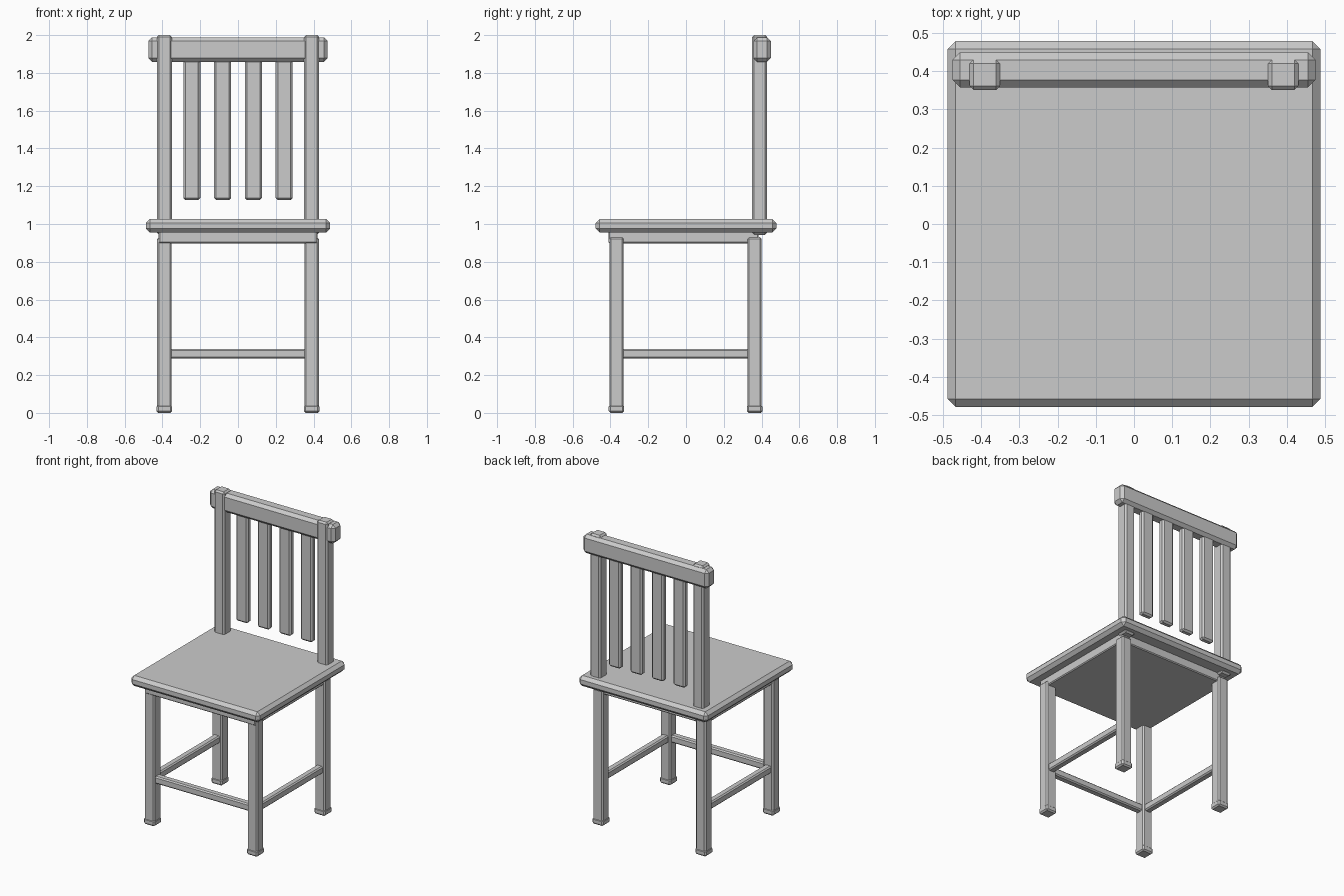
import bpy

if "Cube" in bpy.data.objects:
    bpy.data.objects.remove(bpy.data.objects["Cube"])


def block(name, x, y, z, chamfer):
    """Box spanning the given (min, max) ranges, with chamfered edges."""
    spans = (x, y, z)
    bpy.ops.mesh.primitive_cube_add(size=1, location=[(a + b) / 2 for a, b in spans])
    ob = bpy.context.object
    ob.name = name
    ob.scale = [b - a for a, b in spans]
    bpy.ops.object.transform_apply(location=False, rotation=False, scale=True)
    bevel = ob.modifiers.new("chamfer", 'BEVEL')
    bevel.width = chamfer
    bevel.segments = 1
    return ob


def around(c, half):
    return (c - half, c + half)


LEG_X, FRONT_Y, BACK_Y = 0.39, -0.368, 0.363

# Seat board and the solid apron slab below it
block("seat", (-0.488, 0.488), (-0.478, 0.478), (0.955, 1.027), 0.021)
block("apron", (-0.42, 0.42), (-0.41, 0.385), (0.898, 0.965), 0.006)

for side, s in (("left", -1), ("right", 1)):
    # Legs with slightly wider feet
    for end, y in (("front", FRONT_Y), ("back", BACK_Y)):
        block(f"{end}_leg_{side}", around(s * LEG_X, 0.038), around(y, 0.038), (0.02, 0.93), 0.009)
        block(f"{end}_foot_{side}", around(s * LEG_X, 0.041), around(y, 0.041), (0.0, 0.042), 0.009)
    # Backrest post and side stretcher
    block(f"back_post_{side}", around(s * LEG_X, 0.04), (0.35, 0.43), (0.943, 2.0), 0.011)
    block(f"stretcher_{side}", around(s * LEG_X, 0.024), (FRONT_Y, BACK_Y), (0.289, 0.339), 0.008)

# Front stretcher
block("front_stretcher", (-LEG_X, LEG_X), around(FRONT_Y, 0.024), (0.289, 0.339), 0.008)

# Top rail and hanging slats
block("top_rail", (-0.475, 0.475), (0.357, 0.449), (1.858, 1.988), 0.02)
for i in range(4):
    block(f"back_slat_{i + 1}", around((i - 1.5) * 0.163, 0.045), (0.385, 0.43), (1.127, 1.87), 0.011)
